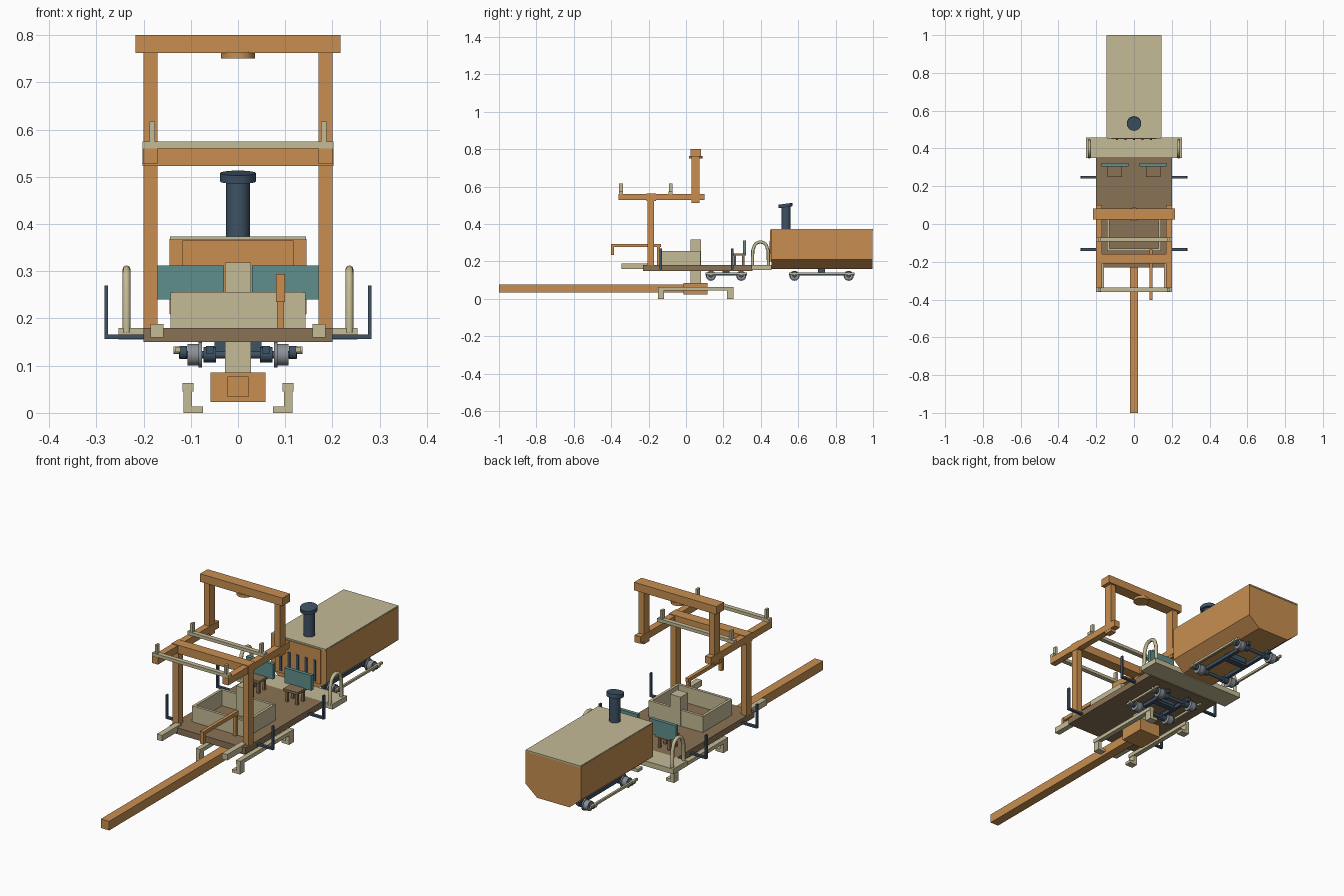
import bpy, bmesh, math
from mathutils import Vector, Matrix

if "Cube" in bpy.data.objects:
    bpy.data.objects.remove(bpy.data.objects["Cube"])


def material(name, rgb):
    m = bpy.data.materials.new(name)
    m.diffuse_color = (*rgb, 1)
    m.use_nodes = True
    m.node_tree.nodes["Principled BSDF"].inputs["Base Color"].default_value = m.diffuse_color
    return m


ORANGE = material("orange wood", (0.578, 0.275, 0.082))
BEIGE = material("beige", (0.558, 0.497, 0.305))
BROWN = material("brown wood", (0.254, 0.168, 0.089))
TEAL = material("teal", (0.114, 0.275, 0.266))
DARK = material("dark blue metal", (0.048, 0.084, 0.127))
GREY = material("grey steel", (0.262, 0.283, 0.305))


def finish(name, bm, mat, smooth=False):
    bmesh.ops.recalc_face_normals(bm, faces=bm.faces)
    me = bpy.data.meshes.new(name)
    bm.to_mesh(me)
    bm.free()
    me.materials.append(mat)
    ob = bpy.data.objects.new(name, me)
    bpy.context.collection.objects.link(ob)
    if smooth:
        bpy.context.view_layer.objects.active = ob
        ob.select_set(True)
        bpy.ops.object.shade_smooth_by_angle(angle=math.radians(35))
        ob.select_set(False)
    return ob


def box(name, x, y, z, mat):
    """Box from (min, max) ranges."""
    bm = bmesh.new()
    bmesh.ops.create_cube(bm, size=1)
    for v in bm.verts:
        v.co = Vector([a + (b - a) * (c + 0.5) for (a, b), c in zip((x, y, z), v.co)])
    return finish(name, bm, mat)


def pair(name, x, y, z, mat):
    """Box and its mirror image in x."""
    box(name + "_right", x, y, z, mat)
    box(name + "_left", (-x[1], -x[0]), y, z, mat)


def cyl(name, c, r, depth, mat, axis="Z", tilt=0, n=20):
    rot = {"Z": Matrix.Rotation(tilt, 4, "X"),
           "X": Matrix.Rotation(math.pi / 2, 4, "Y"),
           "Y": Matrix.Rotation(math.pi / 2, 4, "X")}[axis]
    bm = bmesh.new()
    bmesh.ops.create_cone(bm, cap_ends=True, segments=n, radius1=r, radius2=r,
                          depth=depth, matrix=Matrix.Translation(c) @ rot)
    return finish(name, bm, mat, True)


def tube(name, pts, r, mat):
    cu = bpy.data.curves.new(name, "CURVE")
    cu.dimensions = "3D"
    cu.bevel_depth, cu.bevel_resolution, cu.use_fill_caps = r, 2, True
    sp = cu.splines.new("POLY")
    sp.points.add(len(pts) - 1)
    for p, co in zip(sp.points, pts):
        p.co = (*co, 1)
    cu.materials.append(mat)
    bpy.context.collection.objects.link(bpy.data.objects.new(name, cu))


# long draw beam, hub block and central post
box("draw_beam", (-.022, .022), (-1, 0), (.034, .077), ORANGE)
box("hub_block", (-.058, .058), (-.013, .115), (.023, .085), ORANGE)
box("central_post", (-.028, .028), (.025, .08), (.08, .318), BEIGE)

# low runners with feet turned inwards
pair("runner_beam", (.094, .117), (-.15, .255), (.045, .063), BEIGE)
for tag, y in (("front", (-.15, -.117)), ("rear", (.22, .255))):
    pair("runner_leg_" + tag, (.097, .115), y, (.0, .05), BEIGE)
    pair("runner_foot_" + tag, (.074, .115), y, (.0, .014), BEIGE)

# platform, front stubs and rear deck
box("platform", (-.2, .2), (-.23, .355), (.15, .18), BROWN)
pair("front_stub", (.158, .185), (-.345, -.2), (.16, .188), BEIGE)
box("rear_deck", (-.253, .253), (.35, .457), (.155, .18), BEIGE)

# open crate
pair("crate_side", (.13, .143), (-.14, .078), (.18, .255), BEIGE)
box("crate_front", (-.137, .137), (-.143, -.13), (.18, .256), BEIGE)
box("crate_back", (-.137, .137), (.065, .078), (.18, .256), BEIGE)

# lever over the crate
box("lever_arm", (.082, .098), (-.4, -.135), (.277, .294), ORANGE)
box("lever_handle", (.081, .099), (-.402, -.385), (.235, .294), ORANGE)
box("lever_stand", (.083, .097), (-.155, -.14), (.18, .28), ORANGE)

# orange frame: posts, side beams, cross beam, upper arch
pair("frame_post", (.171, .2), (-.205, -.17), (.178, .53), ORANGE)
pair("frame_side_beam", (.17, .201), (-.36, .1), (.527, .56), ORANGE)
box("frame_cross_beam", (-.202, .202), (-.21, -.16), (.523, .563), ORANGE)
pair("arch_post", (.171, .2), (.03, .072), (.513, .765), ORANGE)
box("arch_beam", (-.217, .217), (.025, .081), (.762, .8), ORANGE)
cyl("arch_disc", (0, .052, .757), .036, .014, ORANGE)
for tag, y in (("front", -.348), ("rear", -.082)):
    box("rack_bar_" + tag, (-.202, .202), (y - .011, y + .011), (.56, .575), BEIGE)
    pair("rack_pin_" + tag, (.176, .187), (y - .01, y + .01), (.57, .617), BEIGE)

# dark side steps
for tag, y in (("front", -.135), ("rear", .247)):
    pair("step_arm_" + tag, (.19, .283), (y - .007, y + .007), (.157, .166), DARK)
    pair("step_upright_" + tag, (.275, .283), (y - .007, y + .007), (.157, .27), DARK)

# seats with four legs each
pair("seat", (.063, .14), (.25, .32), (.231, .243), BROWN)
pair("seat_back", (.03, .172), (.305, .322), (.24, .312), TEAL)
for i, x in enumerate((.07, .122)):
    for j, y in enumerate((.256, .3)):
        pair(f"seat_leg_{i}{j}", (x, x + .012), (y, y + .012), (.18, .232), BROWN)

# hand rails on the rear deck
for tag, s in (("right", 1), ("left", -1)):
    pts = [(s * .236, .355, .17), (s * .236, .357, .26)]
    pts += [(s * .236, .398 - .036 * math.cos(a), .27 + .034 * math.sin(a))
            for a in [math.pi * k / 8 for k in range(9)]]
    pts += [(s * .236, .439, .26), (s * .236, .441, .17)]
    tube("hand_rail_" + tag, pts, .0085, BEIGE)

# tank with chamfered underside
bm = bmesh.new()
profile = [(-.145, .368), (-.145, .21), (-.085, .16), (.085, .16), (.145, .21), (.145, .368)]
face = bm.faces.new([bm.verts.new((x, .457, z)) for x, z in profile])
ext = bmesh.ops.extrude_face_region(bm, geom=[face])["geom"]
bmesh.ops.translate(bm, vec=(0, .541, 0), verts=[v for v in ext if isinstance(v, bmesh.types.BMVert)])
bm.faces.ensure_lookup_table()
if not any(all(abs(v.co.y - .457) < 1e-5 for v in f.verts) for f in bm.faces):
    bm.faces.new([v for v in bm.verts if abs(v.co.y - .457) < 1e-5])
finish("tank", bm, ORANGE)
box("tank_lid", (-.144, .144), (.453, 1), (.366, .373), BEIGE)

# tank front panel with dark vertical slots
box("front_panel", (-.118, .118), (.45, .46), (.2, .365), ORANGE)
for i in range(5):
    x = -.09 + i * .045
    box(f"front_slot_{i}", (x - .006, x + .006), (.446, .452), (.21, .31), DARK)

# chimney with tilted cap
cyl("chimney", (0, .535, .43), .025, .13, DARK)
cyl("chimney_cap", (0, .532, .499), .038, .018, DARK, tilt=math.radians(8))


# bogies: wheels, axles, frame and side rods
def bogie(tag, y0, y1, top):
    mid = (y0 + y1) / 2
    for k, y in enumerate((y0, y1)):
        cyl(f"{tag}_axle_{k}", (0, y, .123), .008, .25, DARK, "X", n=12)
        for s in (-1, 1):
            n = f"{tag}_{k}_{'right' if s > 0 else 'left'}"
            cyl("wheel_" + n, (s * .092, y, .123), .023, .03, GREY, "X")
            cyl("flange_" + n, (s * .08, y, .123), .027, .007, GREY, "X")
            cyl("bearing_" + n, (s * .06, y, .123), .016, .026, DARK, "X", n=12)
            cyl("hub_" + n, (s * .116, y, .128), .014, .016, DARK, "X", n=12)
            cyl("cap_" + n, (s * .13, y, .133), .008, .014, BEIGE, "X", n=12)
    pair(tag + "_frame_side", (.052, .068), (y0 - .03, y1 + .03), (.125, .142), DARK)
    box(tag + "_frame_cross", (-.066, .066), (mid - .015, mid + .015), (.125, .142), DARK)
    box(tag + "_bolster", (-.05, .05), (mid - .018, mid + .018), (.135, top), DARK)
    pair(tag + "_side_rod", (.122, .132), (y0 - .03, y1 + .03), (.129, .14), BEIGE)


bogie("front_bogie", .133, .295, .155)
bogie("rear_bogie", .58, .87, .165)
